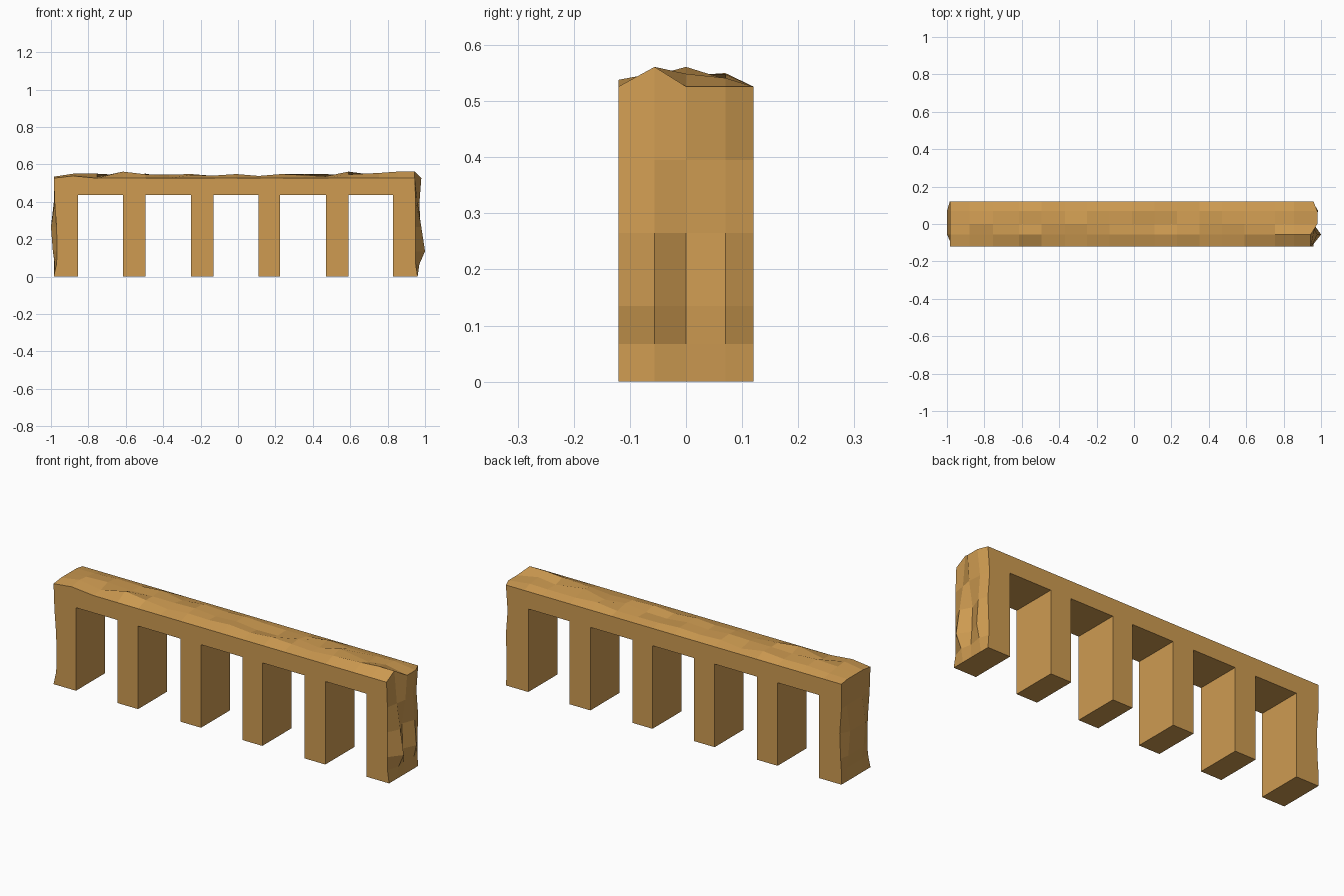
import bpy
import bmesh
import random

cube = bpy.data.objects.get("Cube")
if cube:
    bpy.data.objects.remove(cube, do_unlink=True)

rng = random.Random(4)

# Sandy stone colour
stone = bpy.data.materials.new("sandy_stone")
stone.use_nodes = True
colour = (0.62, 0.33, 0.083, 1)
stone.diffuse_color = colour
shader = next(n for n in stone.node_tree.nodes if n.type == 'BSDF_PRINCIPLED')
shader.inputs["Base Color"].default_value = colour

# Depth rows, end levels and general heights
rows = [-0.12, -0.056, 0, 0.07, 0.12]
levels = [0, 0.067, 0.135, 0.265, 0.395]
edge_z, arch_z = 0.526, 0.435
last = len(rows) - 1

# Rough ends: x at each level, one line per depth row
right_end = [
    [0.96, 0.95, 0.95, 0.95, 0.95],
    [0.96, 0.97, 1.0, 0.98, 0.96],
    [0.96, 0.96, 0.955, 0.95, 0.97],
    [0.96, 0.97, 0.985, 0.975, 0.965],
    [0.96, 0.955, 0.955, 0.96, 0.95],
]
left_front = [-0.985, -0.97, -0.967, -0.97, -0.98]
left_middle = [-0.985, -0.98, -0.99, -1.0, -0.98]
left_back = [-0.985, -0.985, -0.98, -0.975, -0.985]
left_end = [left_front, left_middle, left_middle, left_middle, left_back]

# Weathered top: column positions and rise of the ridge above the edge
columns = [-0.88, -0.755, -0.615, -0.495, -0.37, -0.25, -0.13, -0.01,
           0.11, 0.23, 0.35, 0.47, 0.59, 0.755, 0.855]
ridge = [0.024, 0.024, 0.035, 0.024, 0.019, 0.022, 0.014, 0.022,
         0.012, 0.022, 0.022, 0.022, 0.035, 0.028, 0.035]
peaks = [rng.randrange(1, last) for _ in columns]

# Underside of the arches: gaps between the six posts
gaps = [(-0.855, -0.615), (-0.495, -0.25), (-0.13, 0.11),
        (0.225, 0.47), (0.59, 0.83)]


def top_height(row, i):
    if row == 0:
        return 0.538 if i == 0 else edge_z
    if row == last:
        return edge_z
    share = 1 if row == peaks[i] else rng.uniform(0.2, 0.9)
    return edge_z + ridge[i] * share


def outline(row):
    """Closed section of the arcade at one depth, counter-clockwise."""
    pts = []
    for a, b in gaps:
        pts += [(a, 0), (a, arch_z), (b, arch_z), (b, 0)]
    pts += list(zip(right_end[row], levels))
    pts.append(([0.945, 0.945, 0.98, 0.98, 0.96][row],
                0.561 if row == 1 else edge_z))
    pts += [(columns[i], top_height(row, i))
            for i in reversed(range(len(columns)))]
    pts.append((-0.985, edge_z + (0.008 if 0 < row < last else 0)))
    pts += list(zip(reversed(left_end[row]), reversed(levels)))
    return pts


# Arcade: sections bridged from front to back, capped by flat faces
bm = bmesh.new()
sections = [[bm.verts.new((x, y, z)) for x, z in outline(r)]
            for r, y in enumerate(rows)]
for front, back in zip(sections, sections[1:]):
    for i in range(len(front)):
        j = (i + 1) % len(front)
        bm.faces.new((front[j], front[i], back[i], back[j]))
bm.faces.new(sections[0])
bm.faces.new(reversed(sections[-1]))
bmesh.ops.recalc_face_normals(bm, faces=bm.faces)

mesh = bpy.data.meshes.new("arcade_wall")
bm.to_mesh(mesh)
bm.free()
mesh.materials.append(stone)
arcade = bpy.data.objects.new("arcade_wall", mesh)
bpy.context.collection.objects.link(arcade)
